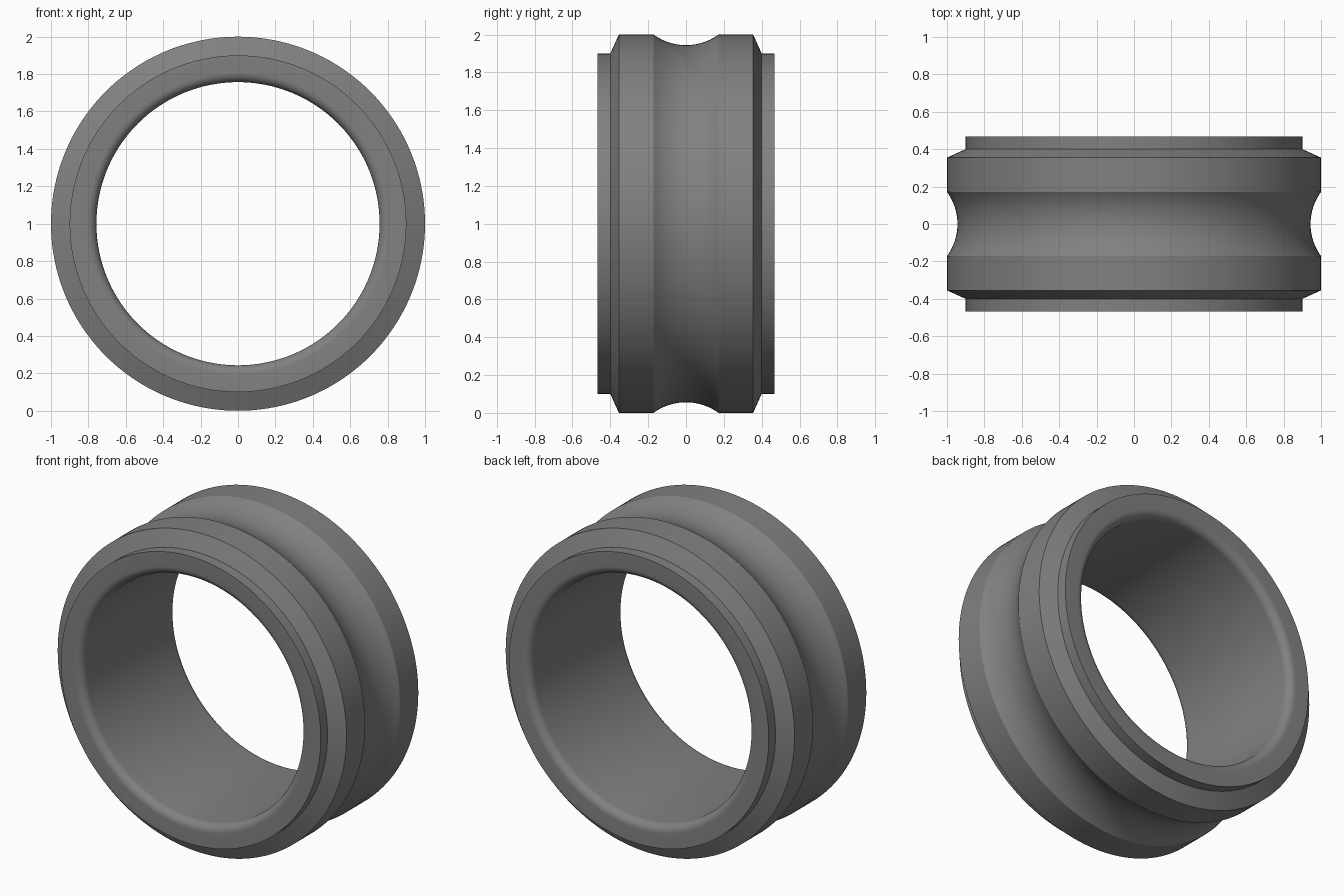
import bpy, bmesh, math

cube = bpy.data.objects.get("Cube")
if cube:
    bpy.data.objects.remove(cube)

SEGMENTS = 160
HALF_WIDTH, BORE, SHOULDER, RIM = 0.467, 0.757, 0.9, 1.0
GROOVE_HALF, GROOVE_DEPTH, FILLET = 0.172, 0.056, 0.05


def arc(cy, cr, radius, start, end, steps):
    """Points (y, r) along a circular arc, angles measured from +y towards +r."""
    angles = [math.radians(start + (end - start) * i / steps) for i in range(steps + 1)]
    return [(cy + radius * math.cos(a), cr + radius * math.sin(a)) for a in angles]


# Half of the cross-section, from the bore to the edge of the groove
half = arc(HALF_WIDTH - FILLET, BORE + FILLET, FILLET, -90, 0, 8)
half += [(HALF_WIDTH, SHOULDER), (0.4, SHOULDER), (0.355, RIM)]

# Raceway groove across the middle of the rim
groove_r = (GROOVE_HALF ** 2 + GROOVE_DEPTH ** 2) / (2 * GROOVE_DEPTH)
spread = math.degrees(math.asin(GROOVE_HALF / groove_r))
groove = arc(0, RIM - GROOVE_DEPTH + groove_r, groove_r, -90 + spread, -90 - spread, 20)

profile = half + groove + [(-y, r) for y, r in reversed(half)]

# Revolve the closed cross-section about the y axis
bm = bmesh.new()
rings = []
for i in range(SEGMENTS):
    a = math.tau * i / SEGMENTS
    rings.append([bm.verts.new((r * math.sin(a), y, 1 + r * math.cos(a))) for y, r in profile])
for i, ring in enumerate(rings):
    after = rings[(i + 1) % SEGMENTS]
    for j in range(len(profile)):
        k = (j + 1) % len(profile)
        bm.faces.new((ring[j], ring[k], after[k], after[j]))
bmesh.ops.recalc_face_normals(bm, faces=bm.faces)

mesh = bpy.data.meshes.new("bearing_inner_ring")
bm.to_mesh(mesh)
bm.free()
ring_object = bpy.data.objects.new("bearing_inner_ring", mesh)
bpy.context.collection.objects.link(ring_object)

# Plain grey steel
steel = bpy.data.materials.new("grey_steel")
steel.use_nodes = True
colour = (0.22, 0.22, 0.22, 1)
steel.diffuse_color = colour
steel.node_tree.nodes["Principled BSDF"].inputs["Base Color"].default_value = colour
mesh.materials.append(steel)

# Smooth surfaces with crisp machined edges
bpy.ops.object.select_all(action="DESELECT")
ring_object.select_set(True)
bpy.context.view_layer.objects.active = ring_object
bpy.ops.object.shade_smooth_by_angle(angle=math.radians(25))
